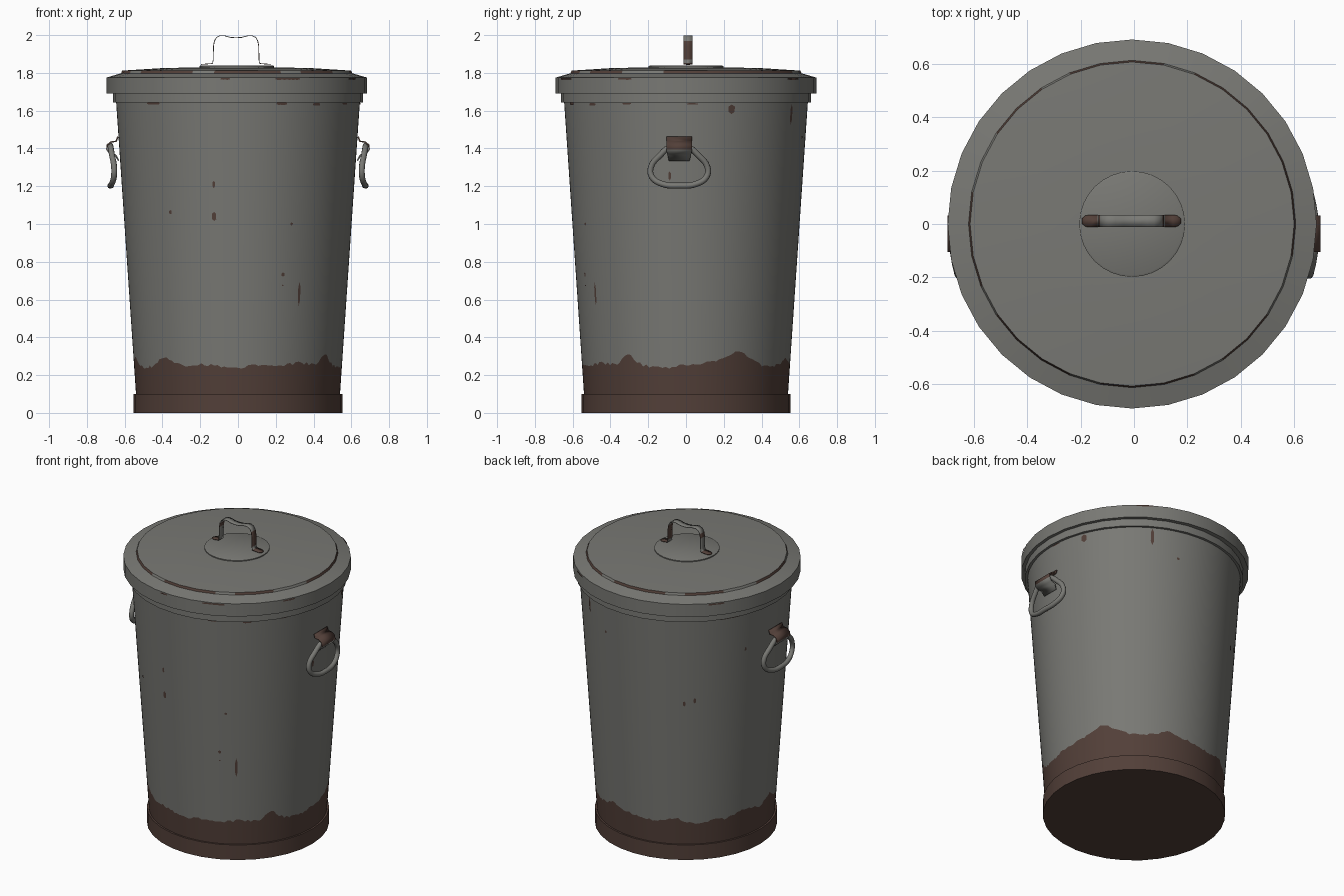
import bpy, bmesh, math, random
from math import sin, cos, pi, radians

random.seed(4)
if "Cube" in bpy.data.objects:
    bpy.data.objects.remove(bpy.data.objects["Cube"])


def material(name, rgb):
    m = bpy.data.materials.new(name)
    m.use_nodes = True
    m.diffuse_color = (*rgb, 1)
    m.node_tree.nodes["Principled BSDF"].inputs["Base Color"].default_value = (*rgb, 1)
    return m


STEEL = material("weathered steel", (0.19, 0.19, 0.175))
RUST = material("brown rust", (0.085, 0.05, 0.04))


def finish(name, bm, mats=(STEEL, RUST), angle=35):
    bmesh.ops.recalc_face_normals(bm, faces=bm.faces)
    me = bpy.data.meshes.new(name)
    bm.to_mesh(me)
    bm.free()
    ob = bpy.data.objects.new(name, me)
    bpy.context.collection.objects.link(ob)
    for m in mats:
        me.materials.append(m)
    bpy.ops.object.select_all(action='DESELECT')
    ob.select_set(True)
    bpy.context.view_layer.objects.active = ob
    bpy.ops.object.shade_smooth_by_angle(angle=radians(angle))
    return ob


def lathe(name, profile, segs=32, rule=None, **kw):
    """Revolve (radius, z) points; the ends are capped. z may be a function of angle."""
    bm = bmesh.new()
    rings = []
    for r, z in profile:
        ring = []
        for i in range(segs):
            a = 2 * pi * i / segs
            h = z(a) if callable(z) else z
            q = r(h) if callable(r) else r
            ring.append(bm.verts.new((q * cos(a), q * sin(a), h)))
        rings.append(ring)
    for k, (lo, hi) in enumerate(zip(rings, rings[1:])):
        for i in range(segs):
            j = (i + 1) % segs
            f = bm.faces.new((lo[i], lo[j], hi[j], hi[i]))
            if rule:
                f.material_index = rule(k)
    for k, ring in ((0, rings[0]), (len(rings) - 1, rings[-1])):
        f = bm.faces.new(ring)
        if rule:
            f.material_index = rule(min(k, len(rings) - 2))
    return finish(name, bm, **kw)


def body_radius(z):
    return 0.54 + (z - 0.1) * 0.068


# Body with a ragged rust line near the floor
BUMPS = [(-34, 0.06, 6), (-134, 0.035, 6), (72, 0.04, 7), (30, 0.06, 14),
         (120, 0.03, 8), (-170, 0.05, 8), (165, 0.02, 10)]


def rust_line(a):
    h = 0.25 + 0.008 * sin(5 * a) + 0.006 * sin(13 * a + 1) + random.uniform(-0.008, 0.008)
    for deg, height, width in BUMPS:
        d = (math.degrees(a) - deg + 180) % 360 - 180
        h += height * math.exp(-(d / width) ** 2)
    return h


lathe("can_body", [(body_radius, 0.09), (body_radius, rust_line), (body_radius, 1.66)],
      segs=192, rule=lambda k: 1 if k == 0 else 0)
lathe("base_ring", [(0.553, 0), (0.553, 0.1), (0.535, 0.1)], mats=(RUST,))
lathe("top_band", [(0.64, 1.642), (0.663, 1.642), (0.663, 1.70)])

# Lid, with a mostly rusted raised step
LID_X = -0.007
lid = lathe("lid", [(0.655, 1.69), (0.69, 1.69), (0.69, 1.775), (0.612, 1.798),
                    (0.606, 1.812), (0.4, 1.825), (0.19, 1.83)])
for f in lid.data.polygons:
    c = f.center
    if abs(math.hypot(c.x, c.y) - 0.607) < 0.006 and random.random() < 0.7:
        f.material_index = 1
lid.location.x = LID_X
plate = lathe("handle_plate", [(0.198, 1.822), (0.198, 1.836), (0.19, 1.84)])
plate.location.x = LID_X


def strap(name, path, y, half, thick, rusty):
    """Bend a flat strip along an (x, z) path; rusty(i) picks rusted segments."""
    bm = bmesh.new()
    rows = []
    for x, z, *scale in path:
        w = half * (scale[0] if scale else 1)
        rows.append([bm.verts.new((x, y + s * w, z)) for s in (-1, 1)])
    for i, (a, b) in enumerate(zip(rows, rows[1:])):
        bm.faces.new((a[0], a[1], b[1], b[0])).material_index = int(rusty(i))
    ob = finish(name, bm, angle=40)
    mod = ob.modifiers.new("thickness", 'SOLIDIFY')
    mod.thickness = thick
    mod.offset = 0
    return ob


# Lid handle: rounded feet, upright legs and a grip that dips in the middle
half_path = [(0.185, 1.845, 0.4), (0.172, 1.846, 0.9), (0.155, 1.847), (0.125, 1.85),
             (0.121, 1.87), (0.12, 1.94), (0.115, 1.968), (0.104, 1.988), (0.085, 1.997),
             (0.06, 1.996), (0.03, 1.988)]
path = [(-p[0], *p[1:]) for p in half_path] + [(0, 1.986)] + half_path[::-1]
grip = strap("lid_handle", path, 0.011, 0.023, 0.004,
             lambda i: i in (0, 1, 2, 5, 16, 17, 19, 20, 21))
grip.location.x = LID_X - 0.003

# Side handles: hanging D-ring and folded bracket, mirrored
RING = [(-0.05, 1.405), (0.05, 1.405), (0.10, 1.365), (0.15, 1.30), (0.145, 1.25),
        (0.09, 1.212), (0, 1.203), (-0.09, 1.212), (-0.145, 1.25), (-0.15, 1.30), (-0.10, 1.365)]
HANDLE_Y = -0.036
for side, s in (("left", 1), ("right", -1)):
    cu = bpy.data.curves.new(side + "_ring", 'CURVE')
    cu.dimensions = '3D'
    cu.bevel_depth = 0.016
    cu.bevel_resolution = 2
    cu.resolution_u = 4
    sp = cu.splines.new('BEZIER')
    sp.bezier_points.add(len(RING) - 1)
    sp.use_cyclic_u = True
    for bp, (y, z) in zip(sp.bezier_points, RING):
        bp.co = (s * (0.676 - 0.9 * y * y), y + HANDLE_Y, z)
        bp.handle_left_type = bp.handle_right_type = 'AUTO'
    ob = bpy.data.objects.new(side + "_ring", cu)
    bpy.context.collection.objects.link(ob)
    cu.materials.append(STEEL)
    strap(side + "_bracket",
          [(s * 0.636, 1.462), (s * 0.645, 1.438), (s * 0.672, 1.434), (s * 0.693, 1.418),
           (s * 0.694, 1.395), (s * 0.68, 1.375, 0.95), (s * 0.648, 1.365, 0.9),
           (s * 0.632, 1.335, 0.8)],
          HANDLE_Y, 0.068, 0.008, lambda i: i < 4)

# Rust flecks: thin patches hugging the wall (angle, bottom, top, width)
FLECKS = [(-102, 1.01, 1.07, 0.022), (-102, 1.19, 1.23, 0.014), (-126, 1.05, 1.075, 0.016),
          (-62, 0.99, 1.01, 0.014), (-66, 0.72, 0.745, 0.016), (-66, 0.67, 0.68, 0.01),
          (-69, 1.63, 1.645, 0.06), (-134, 1.632, 1.644, 0.09), (22, 1.58, 1.635, 0.035),
          (-29, 1.632, 1.642, 0.05), (3, 1.632, 1.64, 0.06), (-56, 0.56, 0.70, 0.014),
          (-50, 1.625, 1.642, 0.05), (150, 1.632, 1.644, 0.14), (124, 1.05, 1.09, 0.016),
          (130, 1.07, 1.11, 0.014), (160, 1.38, 1.41, 0.014), (60, 1.52, 1.64, 0.02),
          (75, 1.45, 1.47, 0.016), (-8, 1.23, 1.28, 0.014)]


def patch(bm, deg, z0, z1, width, radius):
    n = max(2, int(width / 0.012))
    top, low = [], []
    for i in range(n + 1):
        t = i / n
        pinch = 0.25 if i in (0, n) else random.uniform(0, 0.12)
        a = radians(deg) + (t - 0.5) * width / radius(z0)
        for row, z in ((low, z0 + pinch * (z1 - z0)), (top, z1 - pinch * (z1 - z0))):
            r = radius(z) + 0.003
            row.append(bm.verts.new((r * cos(a), r * sin(a), z)))
    for i in range(n):
        bm.faces.new((low[i], low[i + 1], top[i + 1], top[i]))


bm = bmesh.new()
for fleck in FLECKS:
    patch(bm, *fleck, body_radius)
finish("wall_rust_flecks", bm, mats=(RUST,))

bm = bmesh.new()
for deg, width in ((-67, 0.14), (-95, 0.05), (55, 0.1), (-28, 0.08), (140, 0.1)):
    patch(bm, deg, 1.763, 1.774, width, lambda z: 0.69)
finish("lid_rust_flecks", bm, mats=(RUST,)).location.x = LID_X
